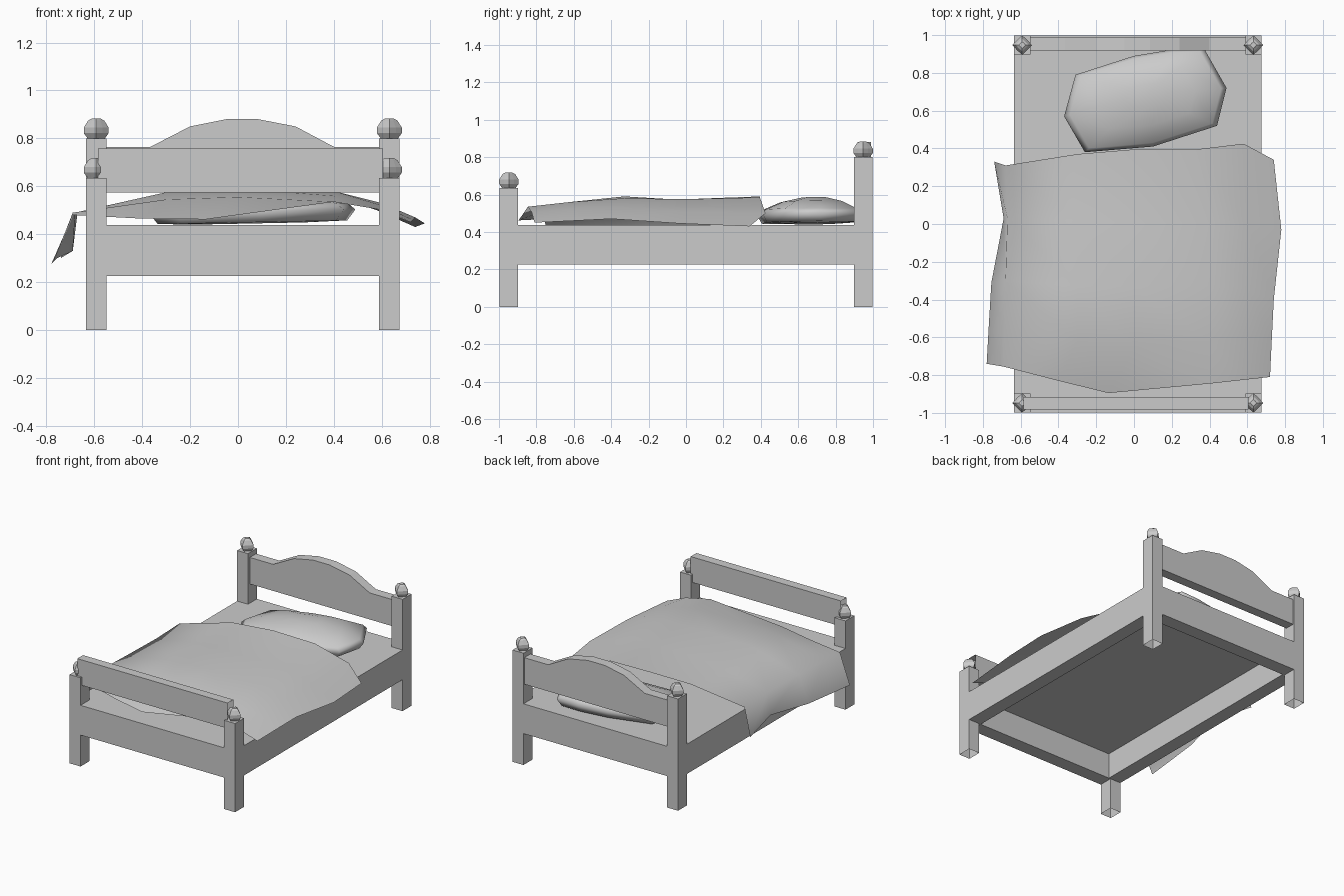
import bpy, bmesh, math

if "Cube" in bpy.data.objects:
    bpy.data.objects.remove(bpy.data.objects["Cube"])

CX = 0.02            # frame centre line
HW = 0.655           # frame half width
HL = 0.997           # frame half length


def make(name, verts, faces, smooth=False):
    me = bpy.data.meshes.new(name)
    me.from_pydata(verts, [], faces)
    bm = bmesh.new()
    bm.from_mesh(me)
    bmesh.ops.recalc_face_normals(bm, faces=bm.faces)
    bm.to_mesh(me)
    bm.free()
    ob = bpy.data.objects.new(name, me)
    bpy.context.collection.objects.link(ob)
    if smooth:
        me.polygons.foreach_set("use_smooth", [True] * len(me.polygons))
    return ob


def box(name, x0, x1, y0, y1, z0, z1, skip=()):
    v = [(x, y, z) for z in (z0, z1) for y in (y0, y1) for x in (x0, x1)]
    f = {"bottom": (0, 2, 3, 1), "top": (4, 5, 7, 6), "front": (0, 1, 5, 4),
         "back": (2, 6, 7, 3), "left": (0, 4, 6, 2), "right": (1, 3, 7, 5)}
    return make(name, v, [f[k] for k in f if k not in skip])


def rings(name, loops, smooth=False):
    """Skin a stack of equal-length loops and cap both ends."""
    n = len(loops[0])
    v = [p for l in loops for p in l]
    f = [(k * n + i, k * n + (i + 1) % n, (k + 1) * n + (i + 1) % n, (k + 1) * n + i)
         for k in range(len(loops) - 1) for i in range(n)]
    f += [tuple(range(n))[::-1], tuple(range(len(v) - n, len(v)))]
    return make(name, v, f, smooth)


# Corner posts with faceted finials
for end, sy, top in (("foot", -1, 0.635), ("head", 1, 0.80)):
    for side, sx in (("left", -1), ("right", 1)):
        xa, xb = sorted((CX + sx * HW, CX + sx * (HW - 0.086)))
        ya, yb = sorted((sy * HL, sy * (HL - 0.1)))
        box(f"{end}_post_{side}", xa, xb, ya, yb, 0, top, skip=("bottom",))
        px, py = (xa + xb) / 2, (ya + yb) / 2
        loops = []
        for h, r in ((0, 0.036), (0.022, 0.052), (0.045, 0.052), (0.074, 0.034), (0.083, 0.018)):
            loops.append([(px + r * (1, 0.73)[i % 2] * math.cos(i * math.pi / 4),
                           py + r * (1, 0.73)[i % 2] * math.sin(i * math.pi / 4),
                           top + h) for i in range(8)])
        rings(f"{end}_finial_{side}", loops)

# Wide rails and the deck they carry
T, Z0, Z1 = 0.1, 0.225, 0.438
for side, sx in (("left", -1), ("right", 1)):
    xa, xb = sorted((CX + sx * HW, CX + sx * (HW - T)))
    box(f"side_rail_{side}", xa, xb, -HL, HL, Z0, Z1)
for end, sy in (("foot", -1), ("head", 1)):
    ya, yb = sorted((sy * HL, sy * (HL - T)))
    box(f"{end}_rail", CX - HW + T, CX + HW - T, ya, yb, Z0, Z1,
        skip=("left", "right"))
box("deck", CX - HW + T, CX + HW - T, -HL + T, HL - T, 0.41, Z1)

# Footboard bar, open at the ends
box("footboard", -0.585, 0.605, -0.982, -0.917, 0.575, 0.757, skip=("left", "right"))

# Arched headboard
prof = [(-0.585, 0.575), (0.605, 0.575), (0.605, 0.765), (0.40, 0.765), (0.24, 0.85),
        (0.085, 0.88), (-0.05, 0.88), (-0.20, 0.85), (-0.365, 0.765), (-0.585, 0.765)]
rings("headboard", [[(x, y, z) for x, z in prof] for y in (0.918, 0.988)])

# Pillow, highest towards the headboard
outline = [(-0.37, 0.57), (-0.26, 0.38), (0.10, 0.41), (0.44, 0.52), (0.49, 0.72),
           (0.37, 0.93), (0.21, 0.925), (0.0, 0.89), (-0.31, 0.79)]
px, py = 0.07, 0.69
rings("pillow", [[(px + (x - px) * s, py + (y - py) * s, z + 0.02 * (x - px) * s)
                  for x, y in outline]
                 for s, z in ((0.5, 0.445), (0.92, 0.45), (1.0, 0.495), (0.93, 0.52),
                              (0.6, 0.562), (0.25, 0.584))], smooth=True)

# Draped blanket, rows from head to foot
rows = [
    [(-.74, .33, .30), (-.68, .31, .49), (-.30, .37, .575), (0, .395, .59),
     (.33, .395, .585), (.58, .425, .50), (.74, .34, .43)],
    [(-.69, .03, .33), (-.67, .03, .49), (-.30, .02, .56), (0, 0, .57),
     (.40, 0, .575), (.60, 0, .51), (.78, -.03, .445)],
    [(-.755, -.31, .30), (-.68, -.30, .49), (-.30, -.33, .575), (0, -.33, .59),
     (.40, -.33, .58), (.60, -.35, .53), (.74, -.40, .47)],
    [(-.77, -.56, .285), (-.69, -.57, .49), (-.30, -.62, .545), (0, -.65, .555),
     (.40, -.62, .56), (.60, -.60, .52), (.73, -.60, .46)],
    [(-.78, -.74, .275), (-.69, -.755, .48), (-.40, -.83, .465), (-.135, -.895, .462),
     (.40, -.845, .535), (.58, -.825, .505), (.72, -.81, .45)],
]
n = len(rows[0])
make("blanket", [p for r in rows for p in r],
     [(k * n + i, (k + 1) * n + i, (k + 1) * n + i + 1, k * n + i + 1)
      for k in range(len(rows) - 1) for i in range(n - 1)], smooth=True)
